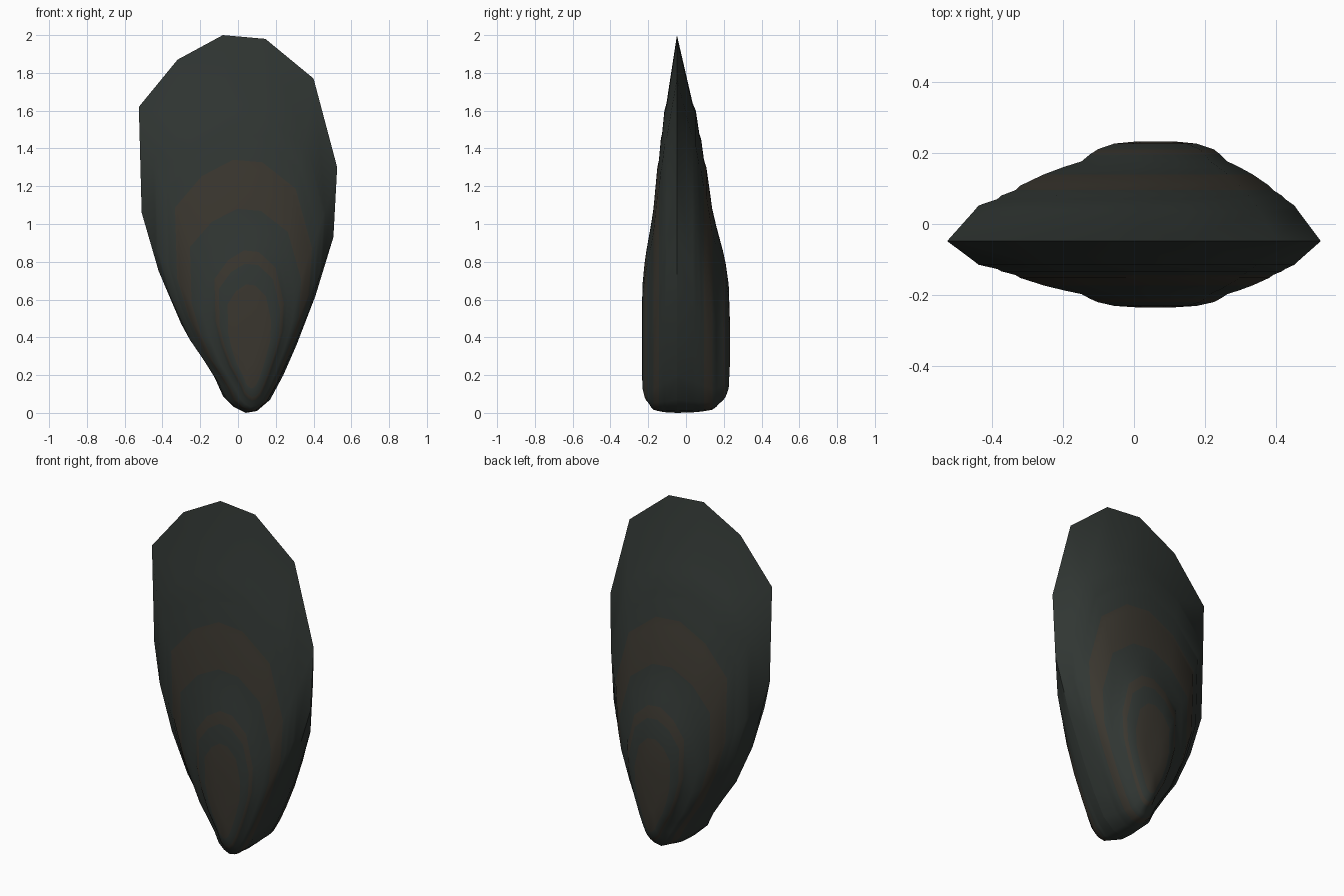
import bpy, bmesh

SEAM_Y = -0.048
HINGE_X = 0.045

# Rim outline of the shell (x, z), counter-clockwise seen from the back
RIM = [(-0.08, 2.0), (0.145, 1.98), (0.40, 1.77), (0.525, 1.30), (0.505, 0.93),
       (0.41, 0.62), (0.31, 0.36), (0.24, 0.20), (0.17, 0.07), (0.10, 0.01),
       (0.04, 0.0), (-0.02, 0.03), (-0.08, 0.09), (-0.125, 0.19), (-0.21, 0.33),
       (-0.30, 0.47), (-0.42, 0.75), (-0.51, 1.06), (-0.525, 1.62), (-0.32, 1.87)]

# Growth rings: x scale, top z, bottom z, x shift, depth, brown band?
RINGS = [(1.00, 2.00, 0.000, 0.00, 0.000, 0),
         (0.87, 1.64, 0.003, 0.00, 0.083, 0),
         (0.845, 1.60, 0.004, 0.00, 0.100, 0),
         (0.77, 1.48, 0.006, 0.01, 0.118, 0),
         (0.75, 1.45, 0.007, 0.01, 0.128, 0),
         (0.69, 1.34, 0.009, 0.015, 0.143, 0),
         (0.665, 1.30, 0.011, 0.015, 0.156, 1),
         (0.56, 1.08, 0.017, 0.02, 0.187, 1),
         (0.47, 0.99, 0.032, 0.025, 0.208, 0),
         (0.39, 0.93, 0.050, 0.03, 0.224, 0),
         (0.35, 0.86, 0.065, 0.03, 0.243, 0),
         (0.31, 0.79, 0.085, 0.03, 0.258, 1),
         (0.22, 0.68, 0.130, 0.025, 0.274, 0),
         (0.10, 0.50, 0.250, 0.02, 0.280, 1)]


def material(name, color):
    m = bpy.data.materials.new(name)
    m.diffuse_color = (*color, 1)
    return m


MATS = [material("dark_shell", (0.030, 0.037, 0.033)),
        material("brown_band", (0.042, 0.037, 0.028))]


def valve(name, side, depth_scale):
    bm = bmesh.new()
    loops = []
    for sx, top, low, dx, depth, _ in RINGS:
        loops.append([bm.verts.new((HINGE_X + dx + (x - HINGE_X) * sx,
                                    SEAM_Y + side * depth * depth_scale,
                                    low + z * (top - low) / 2)) for x, z in RIM])
    n = len(RIM)
    for k in range(len(loops) - 1):
        a, b = loops[k], loops[k + 1]
        for i in range(n):
            j = (i + 1) % n
            f = bm.faces.new((a[i], a[j], b[j], b[i]))
            f.material_index = RINGS[k + 1][5]
    bm.faces.new(loops[-1]).material_index = 1
    bmesh.ops.recalc_face_normals(bm, faces=bm.faces)
    # Make sure the normals point away from the seam
    bm.faces.ensure_lookup_table()
    bm.normal_update()
    if bm.faces[-1].normal.y * side < 0:
        bmesh.ops.reverse_faces(bm, faces=bm.faces)
    for f in bm.faces:
        f.smooth = True
    me = bpy.data.meshes.new(name)
    bm.to_mesh(me)
    bm.free()
    for m in MATS:
        me.materials.append(m)
    ob = bpy.data.objects.new(name, me)
    bpy.context.collection.objects.link(ob)
    return ob


# Two shell halves meeting at the seam; the back one is deeper
valve("front_valve", -1, 0.665)
valve("back_valve", 1, 1.0)
